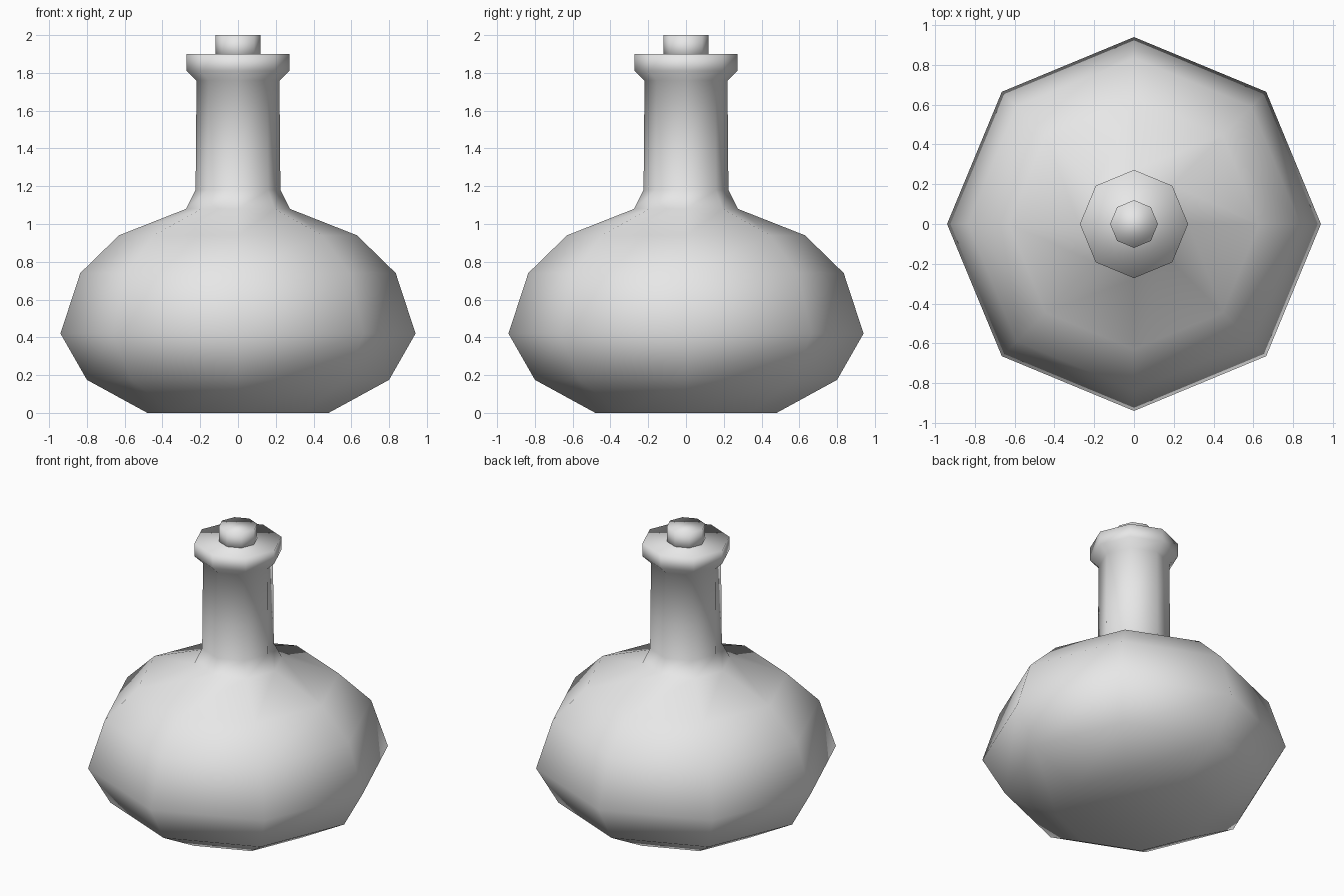
import bpy
import bmesh
from math import cos, sin, tau

cube = bpy.data.objects.get("Cube")
if cube:
    bpy.data.objects.remove(cube, do_unlink=True)

SIDES = 8

# One plain grey for the whole flask
grey = bpy.data.materials.new("light_grey")
grey.use_nodes = True
colour = (0.8, 0.8, 0.8, 1.0)
grey.diffuse_color = colour
grey.node_tree.nodes["Principled BSDF"].inputs["Base Color"].default_value = colour


def turned_part(name, profile):
    """Turn a (radius, height) profile around z and cap both ends."""
    bm = bmesh.new()
    rings = []
    for r, z in profile:
        rings.append([bm.verts.new((r * cos(tau * i / SIDES), r * sin(tau * i / SIDES), z))
                      for i in range(SIDES)])
    for low, high in zip(rings, rings[1:]):
        for i in range(SIDES):
            j = (i + 1) % SIDES
            bm.faces.new((low[i], low[j], high[j], high[i]))
    bm.faces.new(rings[0][::-1])
    bm.faces.new(rings[-1])
    bmesh.ops.recalc_face_normals(bm, faces=bm.faces)
    for face in bm.faces:
        face.smooth = True
    mesh = bpy.data.meshes.new(name)
    bm.to_mesh(mesh)
    bm.free()
    mesh.materials.append(grey)
    obj = bpy.data.objects.new(name, mesh)
    bpy.context.collection.objects.link(obj)
    return obj


# Round body, shoulder, neck and flared lip in one skin
turned_part("flask", [
    (0.48, 0.0), (0.80, 0.175), (0.94, 0.42), (0.835, 0.74), (0.63, 0.94),
    (0.275, 1.08), (0.225, 1.18), (0.222, 1.41), (0.22, 1.76),
    (0.272, 1.81), (0.272, 1.90),
])

# Short stopper seated in the lip
turned_part("stopper", [(0.12, 1.87), (0.12, 2.0)])
